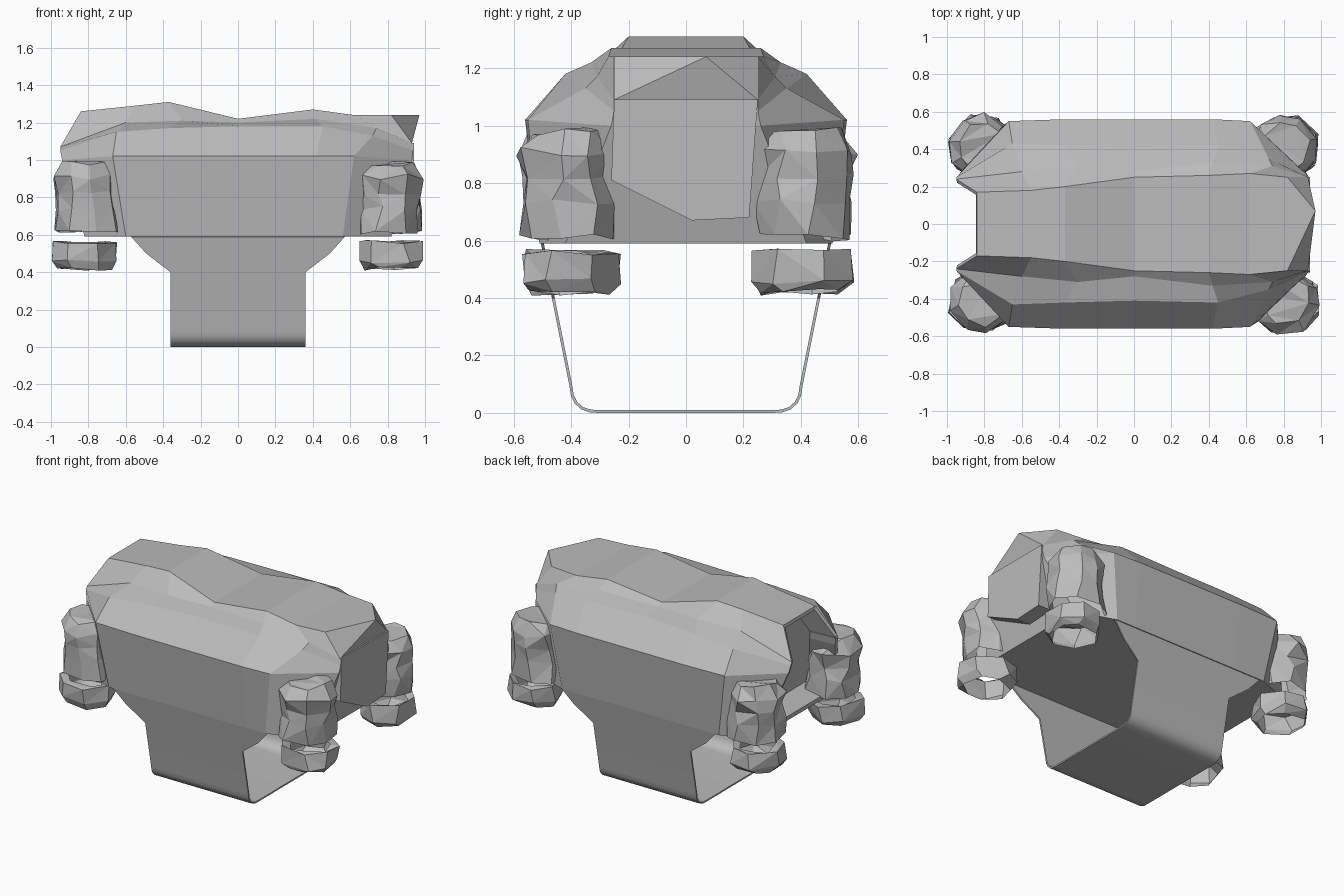
import bpy, bmesh, math, random
from mathutils import Vector

random.seed(4)
default_cube = bpy.data.objects.get("Cube")
if default_cube:
    bpy.data.objects.remove(default_cube, do_unlink=True)

stone = bpy.data.materials.new("stone_grey")
stone.use_nodes = True
stone.diffuse_color = (0.5, 0.5, 0.5, 1)
stone.node_tree.nodes["Principled BSDF"].inputs["Base Color"].default_value = (0.5, 0.5, 0.5, 1)


def make_object(name, bm):
    """Turn a bmesh into a linked object with the stone material."""
    bmesh.ops.recalc_face_normals(bm, faces=bm.faces)
    mesh = bpy.data.meshes.new(name)
    bm.to_mesh(mesh)
    bm.free()
    mesh.materials.append(stone)
    obj = bpy.data.objects.new(name, mesh)
    bpy.context.collection.objects.link(obj)
    return obj


def bridge(bm, ring_a, ring_b, closed=True):
    """Join two rings of vertices with quads."""
    count = len(ring_a)
    for i in range(count if closed else count - 1):
        j = (i + 1) % count
        bm.faces.new((ring_a[i], ring_a[j], ring_b[j], ring_b[i]))


# Main body: half sections (bottom, side, shoulder, roof foot, roof edge), mirrored in y
half_sections = [
    [(-.82, .42, .59), (-.94, .26, 1.0), (-.95, .25, 1.05), (-.95, .24, 1.07), (-.84, .17, 1.26)],
    [(-.6, .51, .59), (-.67, .55, 1.02), (-.65, .43, 1.15), (-.6, .28, 1.2), (-.55, .18, 1.29)],
    [(-.37, .51, .59), (-.37, .56, 1.02), (-.37, .42, 1.17), (-.3, .31, 1.21), (-.37, .2, 1.31)],
    [(0, .51, .59), (0, .56, 1.02), (0, .41, 1.18), (0, .28, 1.2), (0, .25, 1.22)],
    [(.42, .51, .59), (.42, .56, 1.02), (.45, .42, 1.18), (.42, .33, 1.22), (.4, .26, 1.27)],
    [(.56, .51, .59), (.62, .55, 1.02), (.72, .35, 1.13), (.74, .31, 1.17), (.62, .27, 1.24)],
    [(.82, .42, .59), (.93, .26, 1.0), (.935, .25, 1.05), (.93, .25, 1.09), (.82, .25, 1.24)],
]
bm = bmesh.new()
rings = []
for half in half_sections:
    mirrored = [(x, -y, z) for x, y, z in reversed(half)]
    rings.append([bm.verts.new(p) for p in half + mirrored])
for ring_a, ring_b in zip(rings, rings[1:]):
    bridge(bm, ring_a, ring_b)

# Hollow at the -x end: narrow rim, then a recess with a back wall
centre = sum((v.co for v in rings[0]), Vector()) / len(rings[0])
rim = [bm.verts.new(v.co.lerp(centre, 0.08)) for v in rings[0]]
back = [bm.verts.new(v.co.lerp(centre, 0.12) + Vector((0.18, 0, 0))) for v in rings[0]]
bridge(bm, rings[0], rim)
bridge(bm, rim, back)
bm.faces.new(back)

# Closed +x end with a pointed roof corner
end = rings[-1]
tip = bm.verts.new((0.97, 0.07, 1.24))
for a, b in ((4, 5), (3, 4), (5, 6), (3, 6)):
    bm.faces.new((end[a], end[b], tip))
for low in range(3):
    bm.faces.new((end[low], end[low + 1], end[8 - low], end[9 - low]))
make_object("body", bm)

# Raised slanted panel on the +x end
outline = [(-.25, 1.09), (.25, 1.09), (.22, .68), (.02, .67), (-.26, .81)]
bm = bmesh.new()
outer = [bm.verts.new((0.94, y, z)) for y, z in outline]
inner = [bm.verts.new((0.8, y, z)) for y, z in outline]
bridge(bm, outer, inner)
bm.faces.new(outer)
bm.faces.new(inner)
make_object("end_panel", bm)

# Folded sheet hanging below the body
fold = [(.5, .59), (.482, .5), (.462, .4), (.4, .09)]
fold += [(.31 + .09 * math.cos(a) ** .8, .09 - .085 * math.sin(a))
         for a in (math.radians(d) for d in (20, 40, 60, 80))]
fold.append((.3, .005))


def half_width(z):
    """Narrow strip low down, flaring out to the body."""
    if z <= 0.4:
        return 0.36
    return 0.36 + 1.3 * (z - 0.4) if z <= 0.5 else 0.49 + 0.9 * (z - 0.5)


path = fold + [(-y, z) for y, z in reversed(fold)]
bm = bmesh.new()
skins = []
for shift in (-0.005, 0.005):
    skin = []
    for sign in (1, -1):
        skin.append([])
        for i, (y, z) in enumerate(path):
            before, after = path[max(i - 1, 0)], path[min(i + 1, len(path) - 1)]
            along = Vector((after[0] - before[0], after[1] - before[1])).normalized()
            skin[-1].append(bm.verts.new((
                sign * half_width(z), y - along.y * shift, z + along.x * shift)))
    bridge(bm, *skin, closed=False)
    skins.append(skin[0] + skin[1][::-1])
bridge(bm, *skins)
sheet = make_object("hanging_sheet", bm)
bpy.context.view_layer.objects.active = sheet
sheet.select_set(True)
bpy.ops.object.shade_smooth_by_angle(angle=math.radians(35))
sheet.select_set(False)


def rough_stack(name, side_x, side_y, levels, sides, jitter, capped):
    """Stack jittered rings; levels are (height, scale, inward shift)."""
    bm = bmesh.new()
    stack = []
    for height, scale, shift in levels:
        ring = []
        for i in range(sides):
            angle = math.tau * (i + random.uniform(0.1, 0.5)) / sides
            r = 0.18 * scale * random.uniform(1 - jitter, 1)
            ring.append(bm.verts.new((
                side_x * (0.82 - shift + r * math.cos(angle)),
                side_y * (0.41 + r * math.sin(angle)),
                height + random.uniform(-1, 1) * jitter * 0.1)))
        stack.append(ring)
    for ring_a, ring_b in zip(stack, stack[1:]):
        bridge(bm, ring_a, ring_b)
    if capped:
        bm.faces.new(stack[-1])
    bmesh.ops.triangulate(bm, faces=bm.faces)
    make_object(name, bm)


# Corner lumps beside the body, and the hollow broken rings beneath them
lump_levels = [(.61, 1.05, .02), (.74, 1.02, .01), (.82, 1, .01), (.91, 1.06, 0), (.98, .8, .01)]
ring_levels = [(.55, .75, 0), (.56, 1.02, 0), (.46, 1.04, 0), (.42, .85, 0)]
for x_name, sx in (("left", 1), ("right", -1)):
    for y_name, sy in (("front", -1), ("back", 1)):
        place = f"{y_name}_{x_name}"
        rough_stack(place + "_corner_lump", sx, sy, lump_levels, 8, 0.16, True)
        rough_stack(place + "_foot_ring", sx, sy, ring_levels, 7, 0.12, False)
